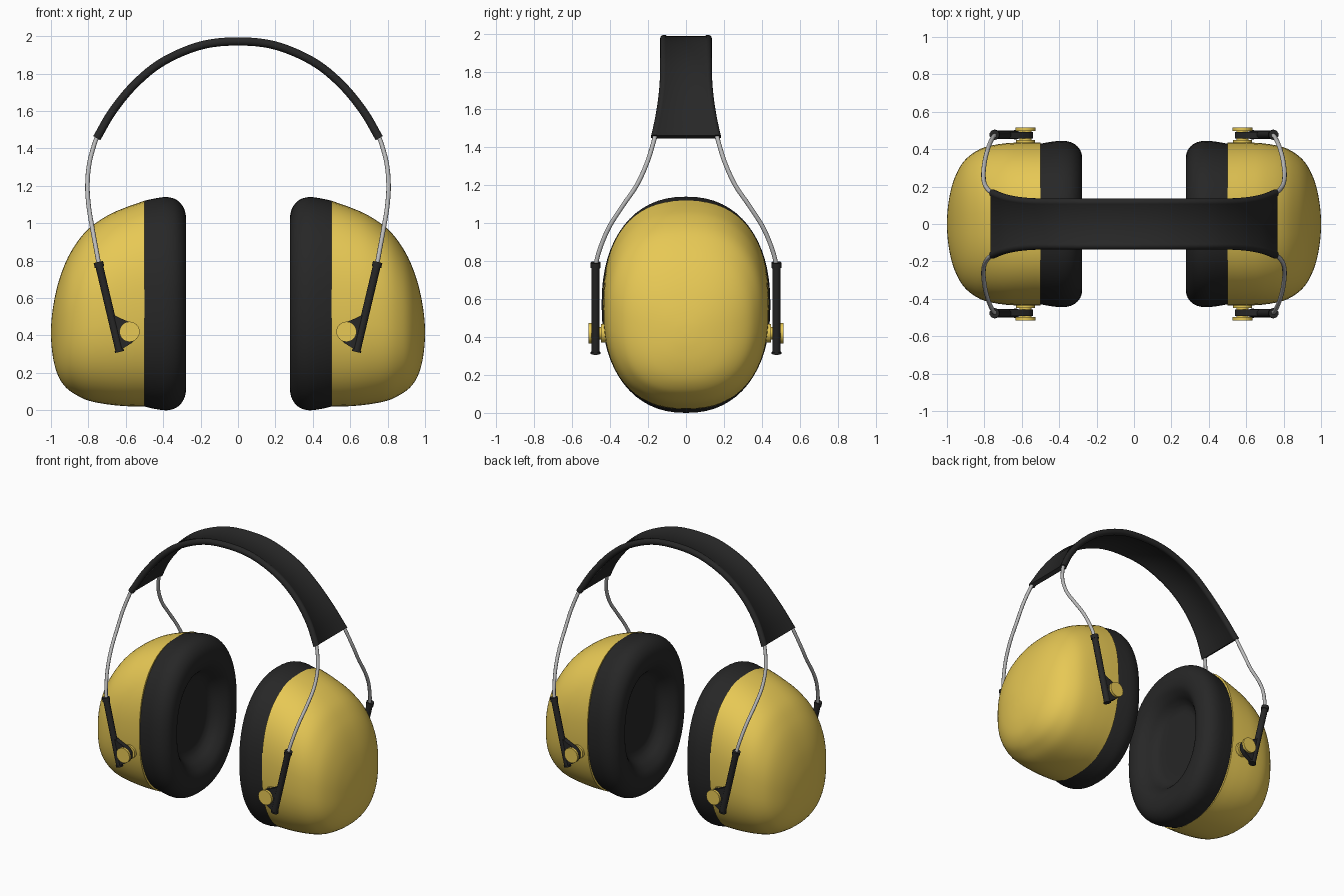
import bpy, bmesh, math
from mathutils import Vector, Matrix

if "Cube" in bpy.data.objects:
    bpy.data.objects.remove(bpy.data.objects["Cube"])


def material(name, rgb):
    m = bpy.data.materials.new(name)
    m.diffuse_color = (*rgb, 1)
    m.use_nodes = True
    m.node_tree.nodes["Principled BSDF"].inputs["Base Color"].default_value = m.diffuse_color
    return m


YELLOW = material("yellow_plastic", (0.80, 0.58, 0.09))
BLACK = material("black_rubber", (0.02, 0.02, 0.02))
STEEL = material("steel", (0.5, 0.5, 0.5))


def spline(pts, n=4):
    """Smooth interpolation through tuples of any length."""
    v = [Vector(p) for p in pts]
    v = [2 * v[0] - v[1]] + v + [2 * v[-1] - v[-2]]
    out = []
    for a, b, c, d in zip(v, v[1:], v[2:], v[3:]):
        for i in range(n):
            t = i / n
            out.append(0.5 * (2 * b + (c - a) * t + (2 * a - 5 * b + 4 * c - d) * t * t
                              + (3 * b - a - 3 * c + d) * t ** 3))
    return out + [v[-2]]


def finish(name, bm, mat, axes=(False, False), angle=40):
    bmesh.ops.recalc_face_normals(bm, faces=bm.faces)
    me = bpy.data.meshes.new(name)
    bm.to_mesh(me)
    bm.free()
    ob = bpy.data.objects.new(name, me)
    bpy.context.collection.objects.link(ob)
    me.materials.append(mat)
    bpy.ops.object.select_all(action='DESELECT')
    ob.select_set(True)
    bpy.context.view_layer.objects.active = ob
    bpy.ops.object.shade_smooth_by_angle(angle=math.radians(angle))
    mirror(ob, axes)
    return ob


def mirror(ob, axes):
    if any(axes):
        m = ob.modifiers.new("mirror", 'MIRROR')
        m.use_axis = (*axes, False)
        m.use_clip = False
        m.use_mirror_merge = False


def loft(name, rings, mat, axes=(False, False), angle=40):
    """Skin a list of closed rings and cap both ends."""
    bm = bmesh.new()
    vs = [[bm.verts.new(p) for p in r] for r in rings]
    for a, b in zip(vs, vs[1:]):
        for i in range(len(a)):
            j = (i + 1) % len(a)
            bm.faces.new((a[i], a[j], b[j], b[i]))
    bm.faces.new(vs[0])
    bm.faces.new(vs[-1])
    return finish(name, bm, mat, axes, angle)


def oval(x, lo, hi, w, e=2.4, n=64):
    """Squarish oval in the yz plane."""
    f = lambda s: math.copysign(abs(s) ** (2 / e), s)
    return [(x, w * f(math.cos(2 * math.pi * i / n)),
             (lo + hi) / 2 + (hi - lo) / 2 * f(math.sin(2 * math.pi * i / n)))
            for i in range(n)]


def cylinder(name, x, z, y0, y1, r, mat):
    bm = bmesh.new()
    bmesh.ops.create_cone(bm, cap_ends=True, segments=32, radius1=r, radius2=r, depth=y1 - y0,
                          matrix=Matrix.Translation((x, (y0 + y1) / 2, z))
                          @ Matrix.Rotation(math.pi / 2, 4, 'X'))
    return finish(name, bm, mat, (True, True))


def tube(name, pts, r, mat):
    cu = bpy.data.curves.new(name, 'CURVE')
    cu.dimensions = '3D'
    cu.bevel_depth, cu.bevel_resolution, cu.use_fill_caps = r, 3, True
    s = cu.splines.new('POLY')
    s.points.add(len(pts) - 1)
    for p, q in zip(s.points, pts):
        p.co = (*q, 1)
    ob = bpy.data.objects.new(name, cu)
    bpy.context.collection.objects.link(ob)
    cu.materials.append(mat)
    mirror(ob, (True, True))


# Ear cup shells: x, bottom z, top z, half width
cup = [(0.50, .020, 1.12, .437), (0.60, .022, 1.085, .436), (0.70, .032, 1.04, .43),
       (0.80, .052, .97, .41), (0.87, .085, .885, .372), (0.92, .122, .795, .322),
       (0.96, .180, .685, .245), (0.985, .260, .575, .155), (0.997, .345, .485, .07),
       (1.0, .41, .42, .005)]
loft("ear_cup", [oval(*r) for r in spline(cup)], YELLOW, (True, False))

# Ear cushions with a dished centre: x, scale
pad = [(0.50, .965), (0.45, .985), (0.38, 1.0), (0.325, .97), (0.288, .89), (0.277, .78),
       (0.287, .68), (0.32, .60), (0.36, .54), (0.385, .48), (0.395, .38), (0.395, .01)]
loft("ear_cushion", [oval(x, .57 - .57 * s, .57 + .57 * s, .445 * s, 2.25)
                     for x, s in spline(pad)], BLACK, (True, False))

# Headband: thin strap with beaded edges, flaring at its ends
half = [(.2, 1.95), (.4, 1.865), (.55, 1.745), (.67, 1.6), (.755, 1.455)]
arc = spline([(-x, z) for x, z in reversed(half)] + [(0, 1.972)] + half, 6)
rings = []
for i, p in enumerate(arc):
    t = (arc[min(i + 1, len(arc) - 1)] - arc[max(i - 1, 0)]).normalized()
    nx, nz = -t.y, t.x
    w = .137 + .05 * max(0, (1.8 - p.y) / .35) ** 1.8 - .022
    right = [(w + .022 * math.cos(a), .022 * math.sin(a))
             for a in (math.radians(d) for d in range(-140, 141, 28))]
    section = right + [(-y, -h) for y, h in right]
    rings.append([(p.x + nx * h, y, p.y + nz * h) for y, h in section])
loft("headband", rings, BLACK)

# Steel wires from headband to arms
tube("wire", spline([(.74, .163, 1.48), (.762, .168, 1.44), (.795, .205, 1.32), (.805, .26, 1.2),
                     (.798, .335, 1.09), (.78, .405, .98), (.76, .452, .87), (.743, .475, .78),
                     (.72, .477, .68)], 6), .012, STEEL)

# Adjustment arms with end collars
top, low = Vector((.745, .477, .785)), Vector((.633, .477, .312))
tube("arm", [top, low], .022, BLACK)
tube("arm_collar", [top + Vector((.002, 0, .008)), top.lerp(low, .04)], .027, BLACK)
tube("arm_foot", [low.lerp(top, .02), low], .026, BLACK)

# Lug joining each arm to its pivot
lug = [(.685, .52), (.64, .315), (.565, .362), (.54, .395), (.54, .435), (.565, .465), (.635, .495)]
loft("pivot_lug", [[(x, y, z) for x, z in lug] for y in (.458, .492)], BLACK, (True, True))

# Pivot knobs
cylinder("pivot_stem", .58, .42, .40, .51, .033, YELLOW)
cylinder("pivot_base", .58, .42, .40, .448, .05, YELLOW)
cylinder("pivot_knob", .58, .42, .498, .515, .054, YELLOW)
